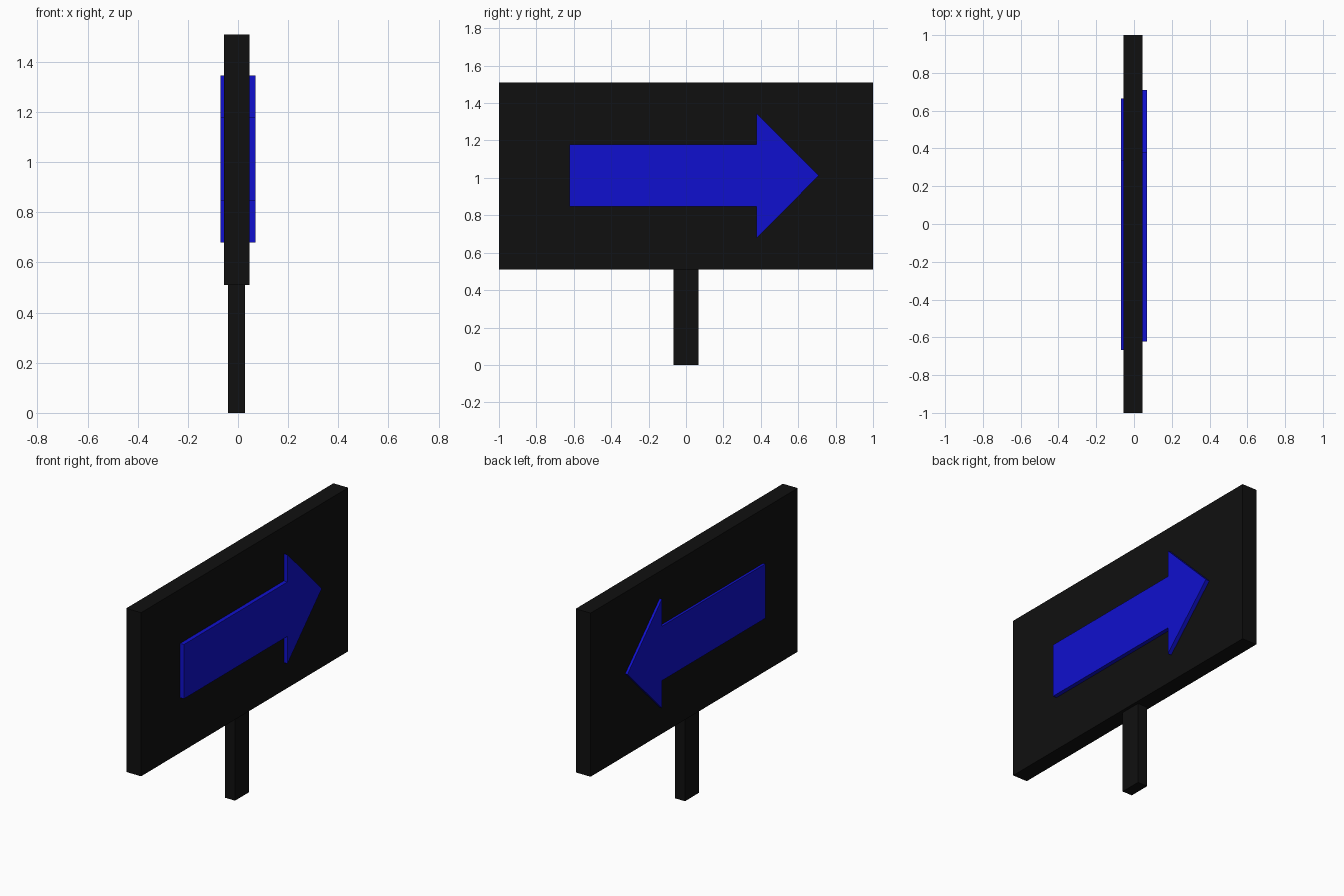
import bpy
import bmesh

if "Cube" in bpy.data.objects:
    bpy.data.objects.remove(bpy.data.objects["Cube"])


def material(name, color):
    mat = bpy.data.materials.new(name)
    mat.diffuse_color = (*color, 1.0)
    mat.use_nodes = True
    mat.node_tree.nodes["Principled BSDF"].inputs["Base Color"].default_value = mat.diffuse_color
    return mat


black = material("black", (0.005, 0.005, 0.005))
blue = material("blue", (0.005, 0.005, 0.62))


def prism(name, profile, x0, x1, mat):
    """Extrude a (y, z) outline along x from x0 to x1."""
    bm = bmesh.new()
    face = bm.faces.new([bm.verts.new((x0, y, z)) for y, z in profile])
    ext = bmesh.ops.extrude_face_region(bm, geom=[face])
    moved = [v for v in ext["geom"] if isinstance(v, bmesh.types.BMVert)]
    bmesh.ops.translate(bm, vec=(x1 - x0, 0, 0), verts=moved)
    bmesh.ops.recalc_face_normals(bm, faces=bm.faces)
    mesh = bpy.data.meshes.new(name)
    bm.to_mesh(mesh)
    bm.free()
    mesh.materials.append(mat)
    obj = bpy.data.objects.new(name, mesh)
    bpy.context.collection.objects.link(obj)
    return obj


def rect(y, z0, z1):
    return [(-y, z0), (y, z0), (y, z1), (-y, z1)]


def arrow(tail, zc=1.012):
    """Arrow outline pointing to +y, starting at the tail."""
    neck, tip = tail + 1.0, tail + 1.332
    half, wing = 0.166, 0.333
    return [(tail, zc - half), (neck, zc - half), (neck, zc - wing), (tip, zc),
            (neck, zc + wing), (neck, zc + half), (tail, zc + half)]


# Sign board and post
prism("sign_board", rect(1.0, 0.51, 1.51), -0.055, 0.045, black)
prism("post", rect(0.067, 0.0, 0.515), -0.04, 0.027, black)

# Raised arrows, one on each face, slightly embedded in the board
prism("right_arrow", arrow(-0.622), 0.04, 0.07, blue)
prism("left_arrow", arrow(-0.667), -0.07, -0.05, blue)
